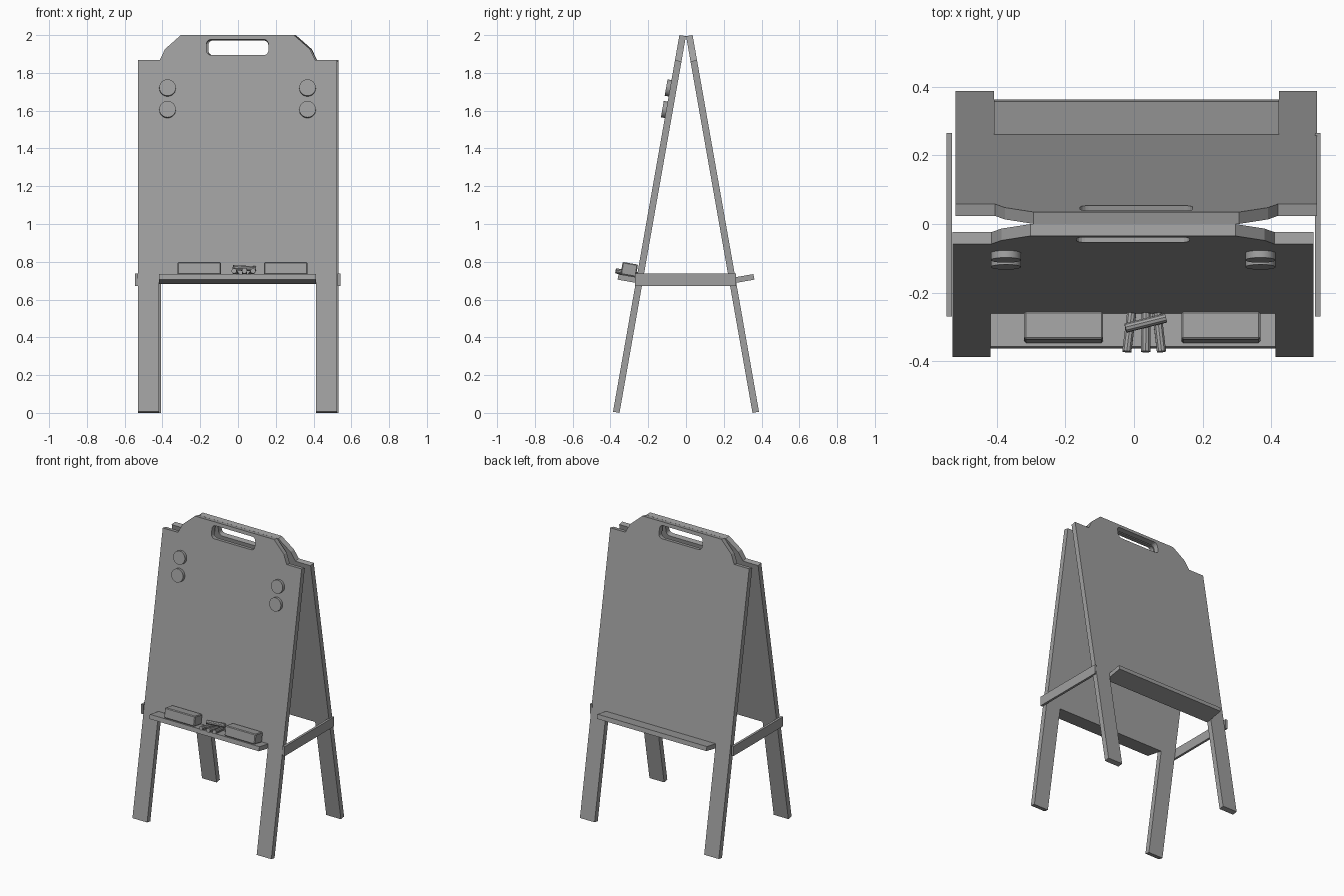
import bpy
import bmesh
import math
from mathutils import Matrix, Vector

cube = bpy.data.objects.get("Cube")
if cube:
    bpy.data.objects.remove(cube, do_unlink=True)

# Single flat colour
grey = bpy.data.materials.new("plain_grey")
grey.use_nodes = True
COLOUR = (0.35, 0.35, 0.35, 1)
grey.diffuse_color = COLOUR
grey.node_tree.nodes["Principled BSDF"].inputs["Base Color"].default_value = COLOUR

TILT = math.radians(10)
THICK = 0.035       # board thickness
LENGTH = 2.025      # board length along its slope
SHELF_TOP = 0.723   # shelf height along the slope
SHELF_LOW = 0.693

# Leaning frames: local x = width, local -y = outwards, local z = up the board
LEAN = Matrix.Translation((0, -0.352, 0)) @ Matrix.Rotation(-TILT, 4, 'X')
FRONT = Matrix.Translation((-0.003, 0, 0)) @ LEAN
BACK = Matrix.Translation((0.007, 0, 0)) @ Matrix.Rotation(math.pi, 4, 'Z') @ LEAN


def finish(name, bm, frame):
    mesh = bpy.data.meshes.new(name)
    bm.transform(frame)
    bmesh.ops.recalc_face_normals(bm, faces=bm.faces)
    bm.to_mesh(mesh)
    bm.free()
    mesh.materials.append(grey)
    obj = bpy.data.objects.new(name, mesh)
    bpy.context.collection.objects.link(obj)
    return obj


def box(name, low, high, frame=Matrix(), bevel=0):
    low, high = Vector(low), Vector(high)
    bm = bmesh.new()
    place = Matrix.Translation((low + high) / 2) @ Matrix.Diagonal((*(high - low), 1))
    bmesh.ops.create_cube(bm, size=1, matrix=place)
    if bevel:
        bmesh.ops.bevel(bm, geom=bm.edges[:], offset=bevel, segments=1, affect='EDGES')
    return finish(name, bm, frame)


def rod(name, start, end, radius, sides, frame):
    start, end = Vector(start), Vector(end)
    axis = end - start
    bm = bmesh.new()
    place = Matrix.Translation((start + end) / 2) @ axis.to_track_quat('Z', 'Y').to_matrix().to_4x4()
    bmesh.ops.create_cone(bm, cap_ends=True, segments=sides, radius1=radius,
                          radius2=radius, depth=axis.length, matrix=place)
    obj = finish(name, bm, frame)
    with bpy.context.temp_override(object=obj, active_object=obj, selected_objects=[obj],
                                   selected_editable_objects=[obj]):
        bpy.ops.object.shade_smooth_by_angle(angle=math.radians(35))
    return obj


def slot_outline(half, low, high, radius, steps=4):
    points = []
    corners = ((half, high), (-half, high), (-half, low), (half, low))
    for i, (x, z) in enumerate(corners):
        cx = x - math.copysign(radius, x)
        cz = z - radius if z == high else z + radius
        for k in range(steps + 1):
            a = math.pi / 2 * (i + k / steps)
            points.append((cx + radius * math.cos(a), cz + radius * math.sin(a)))
    return points


def board(name, frame):
    # Half outline from the underside round the leg to the carrying handle
    half = [(0.415, SHELF_LOW), (0.415, 0), (0.526, 0), (0.526, 1.89),
            (0.412, 1.89), (0.383, 1.95), (0.299, LENGTH)]
    outline = half + [(-x, z) for x, z in reversed(half)]
    bm = bmesh.new()
    for ring in (outline, slot_outline(0.164, 1.917, 2.002, 0.025)):
        verts = [bm.verts.new((x, 0, z)) for x, z in ring]
        for a, b in zip(verts, verts[1:] + verts[:1]):
            bm.edges.new((a, b))
    bmesh.ops.triangle_fill(bm, edges=bm.edges[:], use_beauty=True)
    bmesh.ops.dissolve_limit(bm, angle_limit=0.01, verts=bm.verts[:], edges=bm.edges[:])
    new = bmesh.ops.extrude_face_region(bm, geom=bm.faces[:], use_keep_orig=True)["geom"]
    moved = [v for v in new if isinstance(v, bmesh.types.BMVert)]
    bmesh.ops.translate(bm, verts=moved, vec=(0, -THICK, 0))
    return finish(name, bm, frame)


# Two hinged boards, each with a shelf
for side, frame in (("front", FRONT), ("back", BACK)):
    board(side + "_board", frame)
    box(side + "_shelf", (-0.415, -0.1325, SHELF_LOW), (0.415, -THICK, SHELF_TOP), frame)

# Side braces
box("right_brace", (-0.546, -0.27, 0.672), (-0.53, 0.265, 0.737))
box("left_brace", (0.527, -0.27, 0.672), (0.543, 0.265, 0.737))

# Round magnets
for side, x in (("right", -0.37), ("left", 0.371)):
    for level, z in (("upper", 1.739), ("lower", 1.623)):
        rod(f"{side}_{level}_magnet", (x, -THICK, z), (x, -THICK - 0.021, z), 0.044, 24, FRONT)

# Erasers on the front shelf
for side, x in (("right", -0.202), ("left", 0.256)):
    box(side + "_eraser", (x - 0.115, -0.122, SHELF_TOP), (x + 0.115, -0.04, 0.79), FRONT, 0.005)

# Chalk sticks, with one resting across the others
R = 0.014
for i, (x_out, x_in) in enumerate(((-0.018, -0.004), (0.037, 0.038), (0.083, 0.07))):
    rod(f"chalk_{i + 1}", (x_out, -0.15, SHELF_TOP + R), (x_in, -0.037, SHELF_TOP + R), R, 10, FRONT)
rod("top_chalk", (-0.022, -0.085, SHELF_TOP + 3 * R), (0.096, -0.055, SHELF_TOP + 3 * R), R, 10, FRONT)
